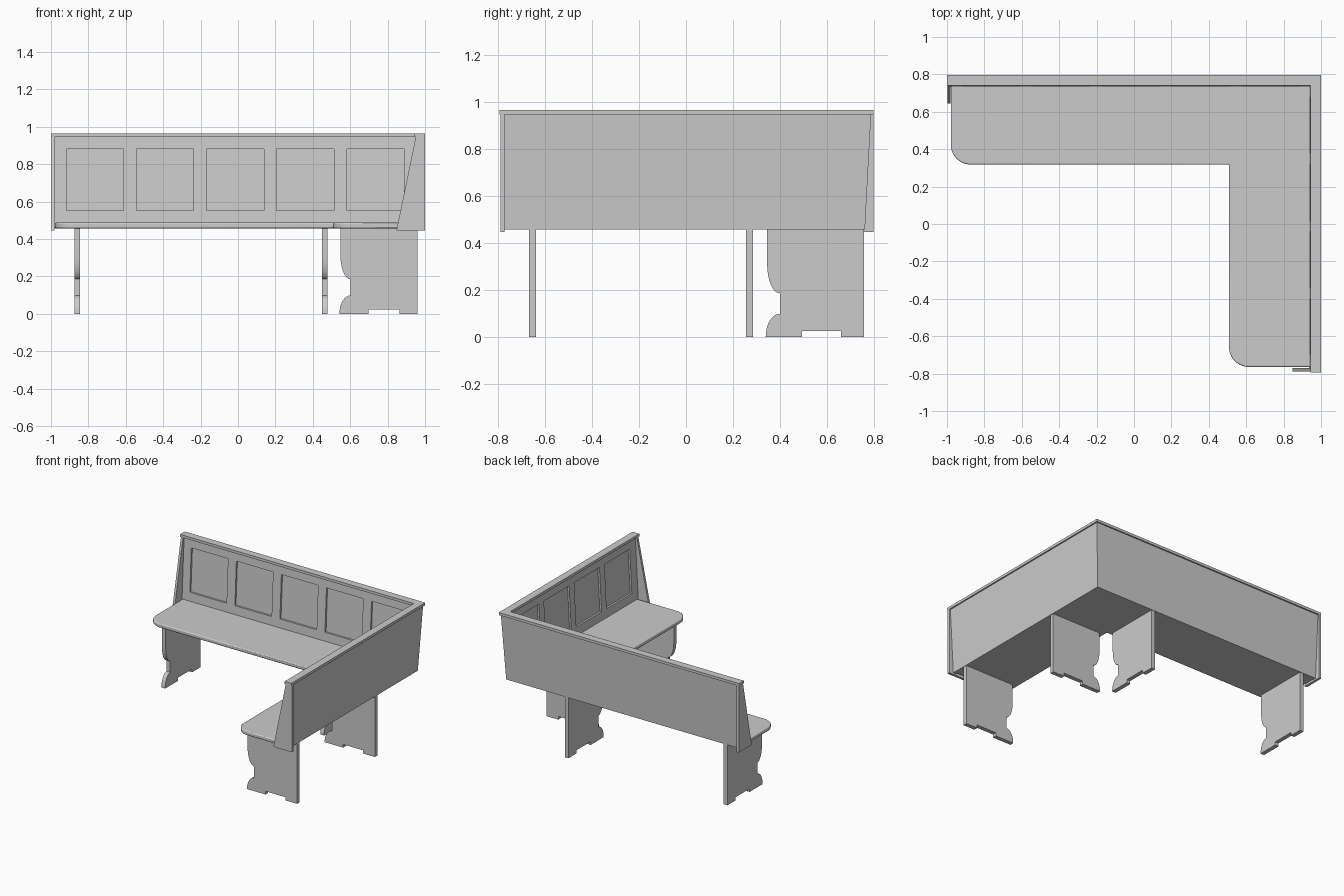
import bpy, bmesh
from math import sin, cos, pi, radians

if "Cube" in bpy.data.objects:
    bpy.data.objects.remove(bpy.data.objects["Cube"])


def rear(s, d, z):   # wing along x; d = distance in from the outer rear edge
    return (s, 0.797 - d, z)


def side(s, d, z):   # wing along y; d = distance in from the outer right edge
    return (1 - d, s, z)


def add_object(name, bm):
    bmesh.ops.recalc_face_normals(bm, faces=bm.faces)
    me = bpy.data.meshes.new(name)
    bm.to_mesh(me)
    bm.free()
    ob = bpy.data.objects.new(name, me)
    bpy.context.collection.objects.link(ob)
    return ob


def loft(bm, rings):
    """Skin closed rings of equal length and cap both ends."""
    vs = [[bm.verts.new(p) for p in r] for r in rings]
    n = len(vs[0])
    for a, b in zip(vs, vs[1:]):
        for i in range(n):
            j = (i + 1) % n
            bm.faces.new((a[i], a[j], b[j], b[i]))
    bm.faces.new(vs[0])
    bm.faces.new(vs[-1])


def prism(bm, wing, profile, s0, s1):
    loft(bm, [[wing(s, d, z) for d, z in profile] for s in (s0, s1)])


def corner_sweep(name, profile, x_end, y_end):
    """Run a (d, z) profile round the mitred corner."""
    bm = bmesh.new()
    loft(bm, [[rear(x_end, d, z) for d, z in profile],
              [(1 - d, 0.797 - d, z) for d, z in profile],
              [side(y_end, d, z) for d, z in profile]])
    return add_object(name, bm)


def smooth(ob):
    bpy.ops.object.select_all(action='DESELECT')
    ob.select_set(True)
    bpy.context.view_layer.objects.active = ob
    bpy.ops.object.shade_smooth_by_angle(angle=radians(30))


# Leaning backrest
Z0, Z1 = 0.457, 0.946
def inner(z):
    return 0.064 - 0.026 * (z - Z0) / (Z1 - Z0)

back = corner_sweep("backrest",
                    [(0.036, Z0), (inner(Z0), Z0), (inner(Z1), Z1), (0.010, Z1)],
                    -0.981, -0.772)

# Recessed panels: five on the long wing, four on the short wing
bm = bmesh.new()
lo, hi = 0.552, 0.88
recess = [(inner(lo) - 0.014, lo), (inner(lo) + 0.02, lo),
          (inner(hi) + 0.02, hi), (inner(hi) - 0.014, hi)]
for i in range(5):
    c = -0.765 + 0.375 * i
    prism(bm, rear, recess, c - 0.153, c + 0.153)
for i in range(4):
    c = -0.55 + 0.36 * i
    prism(bm, side, recess, c - 0.15, c + 0.15)
cutter = add_object("panel_cutter", bm)
cutter.hide_render = True
mod = back.modifiers.new("panels", 'BOOLEAN')
mod.operation = 'DIFFERENCE'
mod.solver = 'EXACT'
mod.object = cutter
bpy.context.view_layer.objects.active = back
bpy.ops.object.modifier_apply(modifier=mod.name)
bpy.data.objects.remove(cutter)

# Top cap rail
corner_sweep("cap_rail", [(0, 0.945), (0.056, 0.945), (0.056, 0.965), (0, 0.965)],
             -1.0, -0.793)

# Tapered end boards
end_profile = [(0, 0.445), (0.153, 0.445), (0.05, 0.945), (0, 0.945)]
for name, wing, s in (("rear_end_board", rear, -0.998), ("side_end_board", side, -0.789)):
    bm = bmesh.new()
    prism(bm, wing, end_profile, s, s + 0.018)
    add_object(name, bm)

# L-shaped seat with two rounded outer corners
R = 0.105
arc = [i * pi / 2 / 10 for i in range(11)]
outline = [(0.95, 0.747), (-0.979, 0.747)]
outline += [(-0.979 + R - R * cos(t), 0.318 + R - R * sin(t)) for t in arc]
outline += [(0.508, 0.318)]
outline += [(0.508 + R - R * cos(t), -0.764 + R - R * sin(t)) for t in arc]
outline += [(0.95, -0.764)]
bm = bmesh.new()
loft(bm, [[(x, y, z) for x, y in outline] for z in (0.457, 0.487)])
seat = add_object("seat", bm)
bev = seat.modifiers.new("rounded_edge", 'BEVEL')
bev.width = 0.007
bev.segments = 3
bev.limit_method = 'ANGLE'
bev.angle_limit = radians(60)
smooth(seat)

# Scrolled leg boards, two per wing
steps = [i * pi / 2 / 8 for i in range(9)]
leg = [(0.04, 0), (0.04, 0.457), (0.452, 0.457)]
leg += [(0.398 + 0.054 * cos(t), 0.31 - 0.125 * sin(t)) for t in steps]
leg += [(0.398 + 0.06 * sin(t), 0.098 * cos(t)) for t in steps]
leg += [(0.303, 0), (0.303, 0.024), (0.137, 0.024), (0.137, 0)]
for name, wing, s in (("rear_outer_leg", rear, -0.875), ("rear_inner_leg", rear, 0.448),
                      ("side_outer_leg", side, -0.668), ("side_inner_leg", side, 0.255)):
    bm = bmesh.new()
    prism(bm, wing, leg, s, s + 0.031)
    smooth(add_object(name, bm))
